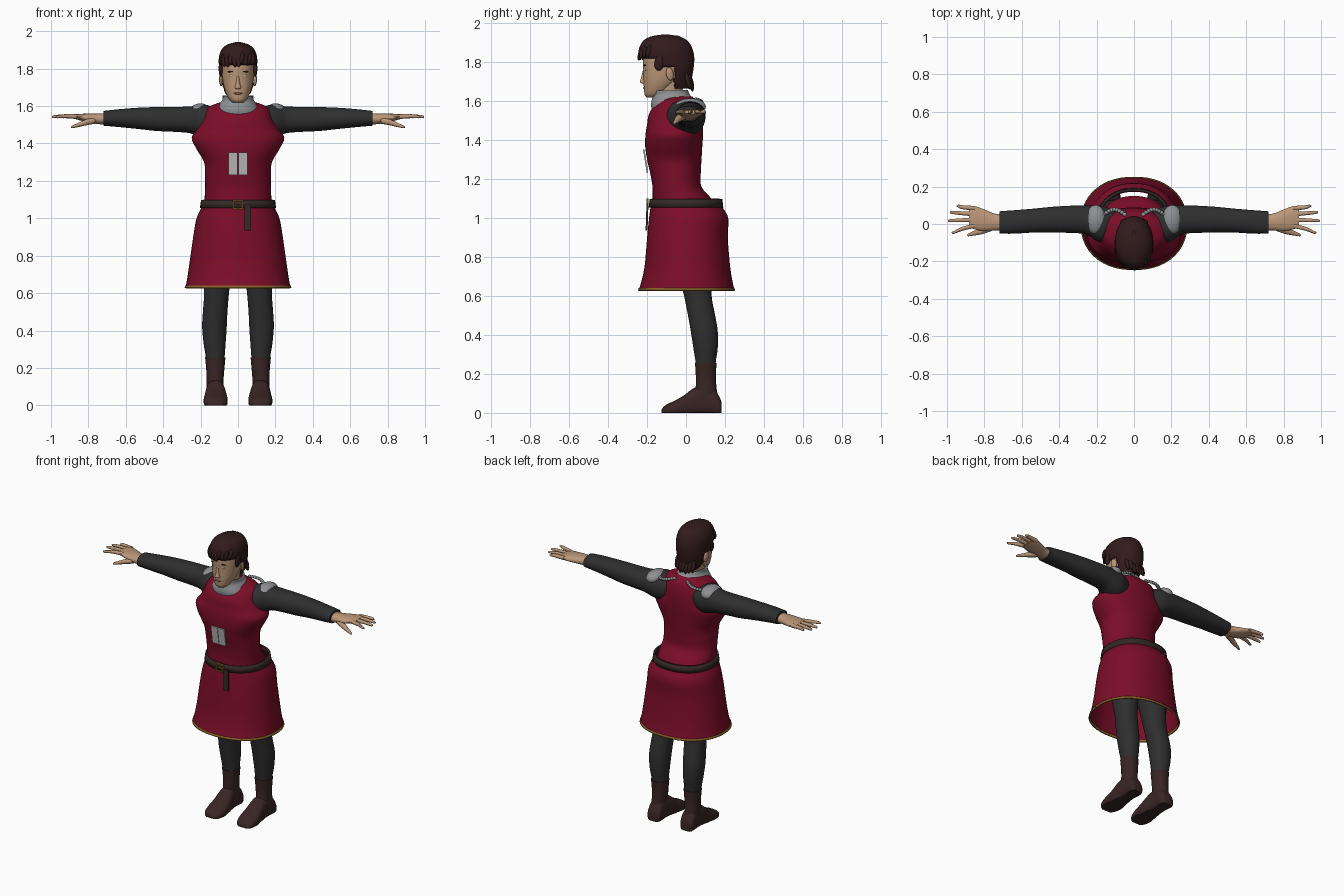
import bpy, bmesh, math, random
from mathutils import Matrix, Vector, Euler

random.seed(4)

def mat(name, r, g, b):
    m = bpy.data.materials.new(name)
    m.diffuse_color = (r, g, b, 1)
    return m

RED = mat("crimson cloth", 0.20, 0.004, 0.022)
CLOTH = mat("charcoal cloth", 0.028, 0.028, 0.029)
BOOT = mat("boot leather", 0.040, 0.018, 0.018)
BELT = mat("belt leather", 0.033, 0.022, 0.019)
SKIN = mat("skin", 0.50, 0.31, 0.19)
LIP = mat("lips", 0.33, 0.17, 0.11)
HAIR = mat("dark brown hair", 0.032, 0.011, 0.012)
STEEL = mat("steel", 0.27, 0.28, 0.29)
PALE = mat("pale grey", 0.52, 0.52, 0.53)
GOLD = mat("old gold", 0.24, 0.12, 0.02)

def finish(name, bm, m, mirror=False, solid=0, angle=40):
    bmesh.ops.recalc_face_normals(bm, faces=bm.faces)
    me = bpy.data.meshes.new(name)
    bm.to_mesh(me)
    bm.free()
    me.materials.append(m)
    ob = bpy.data.objects.new(name, me)
    bpy.context.collection.objects.link(ob)
    bpy.ops.object.select_all(action='DESELECT')
    ob.select_set(True)
    bpy.context.view_layer.objects.active = ob
    bpy.ops.object.shade_smooth_by_angle(angle=math.radians(angle))
    if solid:
        s = ob.modifiers.new("thickness", 'SOLIDIFY')
        s.thickness = solid
        s.offset = -1
    if mirror:
        mm = ob.modifiers.new("mirror", 'MIRROR')
        mm.use_clip = False
        mm.use_mirror_merge = False
    return ob

def catmull(a, b, c, d, t):
    return [0.5 * (2*q + (r-p)*t + (2*p-5*q+4*r-s)*t*t + (3*q-p-3*r+s)*t**3)
            for p, q, r, s in zip(a, b, c, d)]

def loft(name, secs, m, axis='z', n=32, sub=4, p=2.2, cap=True, keep=None, floor=False, **kw):
    """Smooth skin through (position, min, max, min, max) cross-sections."""
    rows = []
    for i in range(len(secs) - 1):
        a, d = secs[max(i-1, 0)], secs[min(i+2, len(secs)-1)]
        rows += [catmull(a, secs[i], secs[i+1], d, k / sub) for k in range(sub)]
    rows.append(secs[-1])
    bm = bmesh.new()
    rings = []
    for t, u0, u1, v0, v1 in rows:
        ring = []
        for k in range(n):
            an = 2 * math.pi * (k + 0.5) / n
            c, s = math.cos(an), math.sin(an)
            u = (u0+u1)/2 + (u1-u0)/2 * math.copysign(abs(c)**(2/p), c)
            v = (v0+v1)/2 + (v1-v0)/2 * math.copysign(abs(s)**(2/p), s)
            co = {'z': (u, v, t), 'x': (t, u, v), 'y': (u, t, v)}[axis]
            if floor:
                co = (co[0], co[1], max(co[2], 0))
            ring.append(bm.verts.new(co))
        rings.append(ring)
    for r0, r1 in zip(rings, rings[1:]):
        for k in range(n):
            bm.faces.new((r0[k], r0[(k+1) % n], r1[(k+1) % n], r1[k]))
    if cap:
        bm.faces.new(rings[0])
        bm.faces.new(rings[-1])
    if keep:
        bad = [f for f in bm.faces if not keep(f.calc_center_median())]
        bmesh.ops.delete(bm, geom=bad, context='FACES')
    return finish(name, bm, m, **kw)

def sym(rows):
    """(z, half width, back/front range) -> centred sections."""
    return [(z, -w, w, a, b) for z, w, a, b in rows]

def ball(name, c, size, m, rot=(0, 0, 0), mirror=False, seg=16):
    bm = bmesh.new()
    M = Matrix.Translation(c) @ Euler(rot).to_matrix().to_4x4() @ Matrix.Diagonal((*size, 1))
    bmesh.ops.create_uvsphere(bm, u_segments=seg, v_segments=seg // 2 + 2, radius=1, matrix=M)
    return finish(name, bm, m, mirror=mirror, angle=80)

def box(name, c, size, m, rot=(0, 0, 0)):
    bm = bmesh.new()
    M = Matrix.Translation(c) @ Euler(rot).to_matrix().to_4x4() @ Matrix.Diagonal((*size, 1))
    bmesh.ops.create_cube(bm, size=1, matrix=M)
    return finish(name, bm, m)

# Tunic: bodice and open skirt
loft("tunic_bodice", sym([
    (1.06, .185, -.172, .15), (1.10, .180, -.172, .13), (1.16, .176, -.172, .08),
    (1.23, .177, -.184, .076), (1.30, .182, -.20, .08), (1.37, .222, -.21, .084),
    (1.43, .248, -.208, .088), (1.48, .215, -.20, .088), (1.53, .188, -.192, .085),
    (1.57, .175, -.168, .075), (1.60, .15, -.14, .06), (1.625, .08, -.11, .03)]), RED, n=48)
skirt = [(1.10, .186, -.176, .172), (1.06, .195, -.182, .185), (1.0, .222, -.19, .217),
         (.90, .24, -.20, .215), (.76, .26, -.212, .226), (.68, .272, -.228, .238),
         (.632, .281, -.243, .249)]
loft("tunic_skirt", sym(skirt), RED, n=48, cap=False)
loft("skirt_hem", sym([(.642, .282, -.243, .249), (.628, .286, -.247, .253)]), GOLD,
     n=48, sub=1, cap=False, solid=.008)

# Belt, buckle and hanging strap
loft("belt", sym([(1.098, .198, -.187, .187), (1.055, .204, -.192, .192)]), BELT,
     n=48, sub=1, cap=False, solid=.012)
for s in (-1, 1):
    box("buckle_side", (.024*s, -.198, 1.074), (.008, .012, .052), GOLD)
    box("buckle_bar", (0, -.198, 1.074 + .023*s), (.056, .012, .008), GOLD)
    box("chest_plate", (.0255*s, -.207, 1.292), (.048, .008, .12), PALE, (math.radians(9), 0, 0))
box("buckle_prong", (.008, -.2, 1.074), (.036, .008, .007), GOLD)
box("belt_strap", (.052, -.2, 1.005), (.034, .01, .14), BELT, (math.radians(-2), 0, 0))

# Sleeves
loft("sleeve", [(.10, -.06, .07, 1.45, 1.58), (.16, -.10, .095, 1.425, 1.605),
                (.21, -.085, .10, 1.435, 1.605), (.26, -.055, .10, 1.455, 1.598),
                (.34, -.048, .098, 1.462, 1.596), (.44, -.046, .092, 1.467, 1.595),
                (.54, -.046, .082, 1.478, 1.591), (.64, -.052, .074, 1.488, 1.583),
                (.72, -.052, .068, 1.495, 1.574)], CLOTH, axis='x', mirror=True)

# Hands: palm, four fingers and thumb
loft("palm", [(.69, -.036, .052, 1.50, 1.562), (.745, -.036, .056, 1.503, 1.56),
              (.80, -.038, .078, 1.512, 1.56), (.85, -.03, .096, 1.525, 1.558),
              (.882, -.016, .092, 1.534, 1.554)], SKIN, axis='x', n=20, mirror=True)
for y0, y1, tip in ((.084, .096, .95), (.053, .062, .985), (.022, .018, .995), (-.008, -.045, .975)):
    loft("finger", [(x, y-r, y+r, z-r, z+r) for x, y, z, r in (
        (.85, y0, 1.543, .013), (.92, (y0+y1)/2, 1.546, .011),
        (tip-.012, y1, 1.543, .008), (tip, y1, 1.542, .003))],
        SKIN, axis='x', n=10, sub=3, mirror=True)
loft("thumb", [(.765, -.04, .01, 1.505, 1.54), (.81, -.054, -.015, 1.497, 1.53),
               (.855, -.062, -.036, 1.487, 1.51), (.885, -.066, -.05, 1.482, 1.496),
               (.892, -.062, -.056, 1.483, 1.489)], SKIN, axis='x', n=12, mirror=True)

# Shoulder guards and mail collar
ball("shoulder_guard", (.205, .022, 1.572), (.056, .08, .042), STEEL, (0, .15, 0), True, 20)
loft("mail_collar", sym([(1.55, .105, -.165, .01), (1.58, .108, -.17, .035), (1.605, .092, -.166, .03),
                         (1.63, .075, -.16, .01), (1.655, .072, -.162, 0)]), STEEL, cap=False, solid=.01)
for k in range(9):
    t = k / 8
    ball("mail_edge", (.05 + .11*t, .052 + .025*math.sin(math.pi*t), 1.61 - .025*t),
         (.013, .012, .009), STEEL, mirror=True, seg=8)

# Legs
loft("leg", [(1.02, .004, .165, -.07, .12), (.90, .012, .185, -.07, .13), (.75, .03, .19, -.045, .13),
             (.60, .048, .182, -.01, .132), (.50, .056, .188, .01, .15), (.42, .06, .192, .024, .163),
             (.33, .066, .184, .038, .163), (.25, .072, .172, .05, .152), (.12, .08, .165, .058, .152)],
     CLOTH, mirror=True)

# Boots: shaft and foot
loft("boot_shaft", [(.255, .067, .176, .046, .157), (.19, .073, .170, .05, .154),
                    (.12, .078, .168, .048, .158), (.06, .076, .17, .03, .172)], BOOT, mirror=True)
loft("boot_foot", [(-.126, .09, .15, -.01, .018), (-.105, .066, .175, -.015, .04),
                   (-.06, .055, .184, -.02, .062), (-.01, .058, .18, -.02, .09),
                   (.04, .066, .174, -.02, .128), (.09, .072, .17, -.02, .14),
                   (.145, .072, .17, -.02, .12), (.175, .08, .165, -.015, .075),
                   (.183, .095, .15, -.005, .05)],
     BOOT, axis='y', p=2.5, floor=True, mirror=True)

# Neck and head
loft("neck", sym([(1.55, .06, -.15, -.01), (1.62, .055, -.155, -.02), (1.70, .06, -.16, -.01)]), SKIN)
loft("head", sym([(1.618, .026, -.20, -.14), (1.632, .044, -.212, -.115), (1.66, .06, -.216, -.08),
                  (1.70, .075, -.218, -.04), (1.75, .084, -.219, -.01), (1.80, .088, -.222, .01),
                  (1.86, .085, -.215, .01), (1.905, .06, -.18, -.03)]), SKIN)
loft("nose", sym([(1.690, .010, -.222, -.20), (1.697, .018, -.236, -.20), (1.72, .011, -.231, -.20),
                  (1.76, .007, -.221, -.20)]), SKIN, n=12)
ball("ear", (.091, -.083, 1.74), (.009, .02, .034), SKIN, (.2, 0, .3), True)
ball("eye", (.034, -.208, 1.762), (.014, .006, .006), PALE, (0, 0, .2), True, 12)
ball("eyebrow", (.036, -.212, 1.785), (.02, .005, .004), HAIR, (0, .1, .2), True, 12)
ball("mouth", (0, -.213, 1.668), (.024, .007, .006), LIP)

# Hair: cap cut around face and ears
def hairy(c):
    return c.z > 1.825 or (c.y > -.135 and c.z > 1.775) or c.y > -.058

loft("hair_cap", sym([(1.665, .058, -.09, .012), (1.70, .08, -.17, .026), (1.76, .098, -.21, .038),
                      (1.82, .103, -.236, .043), (1.87, .101, -.24, .033), (1.91, .082, -.22, .008),
                      (1.932, .05, -.18, -.035), (1.942, .012, -.12, -.09)]),
     HAIR, n=40, p=2.05, keep=hairy, solid=.012)

# Hair locks: fringe, sideburns, nape and crown
for k in range(9):
    x = -.076 + .019 * k
    y = -.098 - .136 * math.sqrt(1 - (x / .105)**2)
    ball("fringe_lock", (x, y, 1.848 + random.uniform(-.008, .008)), (.015, .012, .036), HAIR,
         (random.uniform(-.3, -.05), random.uniform(-.35, .35), 0), seg=8)
ball("side_lock", (.093, -.135, 1.80), (.011, .026, .045), HAIR, (-.2, 0, 0), True, 10)
for k in range(7):
    x = -.06 + .02 * k
    ball("nape_lock", (x, .026 - 5 * x * x, 1.70 + random.uniform(-.01, .01)), (.016, .012, .045),
         HAIR, (.25, 0, 0), seg=8)
for k in range(10):
    a = 2 * math.pi * k / 10
    ball("crown_lock", (.055 * math.cos(a), -.1 + .085 * math.sin(a), 1.912), (.02, .045, .012),
         HAIR, (-.55, 0, a - math.pi / 2), seg=8)
